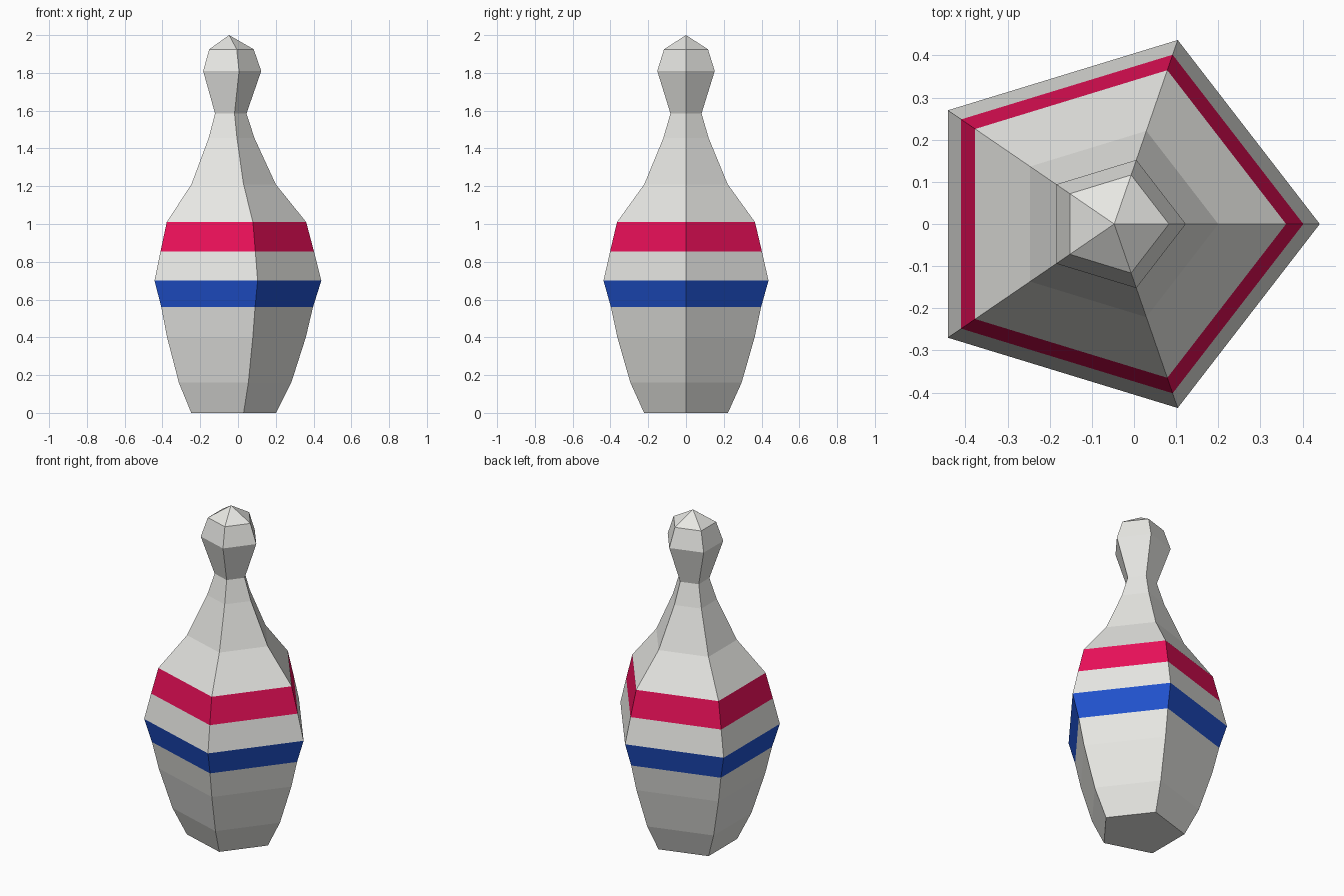
import bpy, bmesh
from math import cos, sin, tau

if "Cube" in bpy.data.objects:
    bpy.data.objects.remove(bpy.data.objects["Cube"])

SIDES = 5
CENTRE_X = -0.047     # centres the pentagon's bounding box
Y_SCALE = 0.941       # the pin is slightly flattened front to back

# Profile from base to head: radius, height, colour of the band above
PROFILE = [
    (0.248, 0.00, "white"), (0.329, 0.16, "white"), (0.406, 0.40, "white"),
    (0.444, 0.56, "blue"), (0.488, 0.70, "white"), (0.449, 0.855, "red"),
    (0.408, 1.01, "white"), (0.247, 1.21, "white"), (0.134, 1.455, "white"),
    (0.092, 1.585, "white"), (0.170, 1.81, "white"), (0.130, 1.925, "white"),
]
COLOURS = {
    "white": (0.80, 0.80, 0.77, 1),
    "red": (0.82, 0.005, 0.10, 1),
    "blue": (0.015, 0.085, 0.62, 1),
}

mesh = bpy.data.meshes.new("bowling_pin")
for name, colour in COLOURS.items():
    mat = bpy.data.materials.new(name)
    mat.diffuse_color = colour
    mat.use_nodes = True
    mat.node_tree.nodes["Principled BSDF"].inputs["Base Color"].default_value = mat.diffuse_color
    mesh.materials.append(mat)
slot = list(COLOURS).index

bm = bmesh.new()


def ring(radius, z):
    return [bm.verts.new((CENTRE_X + radius * cos(tau * i / SIDES),
                          Y_SCALE * radius * sin(tau * i / SIDES), z))
            for i in range(SIDES)]


# Body, stripes and neck
rings = [ring(r, z) for r, z, _ in PROFILE]
for lower, upper, (_, _, colour) in zip(rings, rings[1:], PROFILE):
    for i in range(SIDES):
        j = (i + 1) % SIDES
        face = bm.faces.new((lower[i], lower[j], upper[j], upper[i]))
        face.material_index = slot(colour)

# Flat base and pointed crown
bm.faces.new(reversed(rings[0]))
tip = bm.verts.new((CENTRE_X, 0, 2.0))
for i in range(SIDES):
    bm.faces.new((rings[-1][i], rings[-1][(i + 1) % SIDES], tip))

bm.to_mesh(mesh)
bm.free()
pin = bpy.data.objects.new("bowling_pin", mesh)
bpy.context.collection.objects.link(pin)
